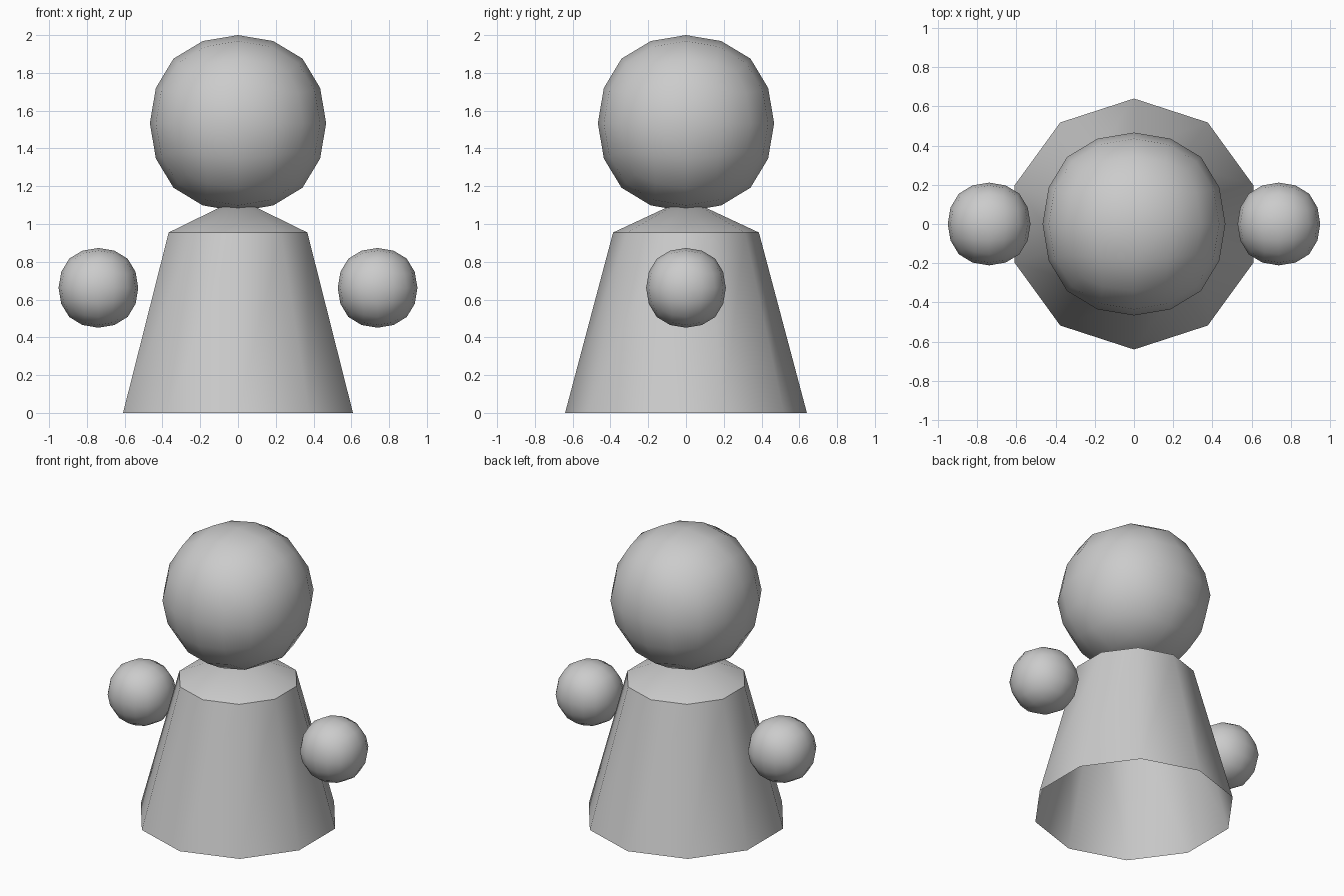
import bpy, bmesh
from math import sin, cos, pi, radians

if "Cube" in bpy.data.objects:
    bpy.data.objects.remove(bpy.data.objects["Cube"])


def finish(name, bm):
    bmesh.ops.recalc_face_normals(bm, faces=bm.faces)
    me = bpy.data.meshes.new(name)
    bm.to_mesh(me)
    bm.free()
    ob = bpy.data.objects.new(name, me)
    bpy.context.collection.objects.link(ob)
    bpy.ops.object.select_all(action='DESELECT')
    ob.select_set(True)
    bpy.context.view_layer.objects.active = ob
    return ob


def ball(name, loc, radius):
    # rounded cube: two subdivision levels shrink the face centres to 0.8785
    bm = bmesh.new()
    bmesh.ops.create_cube(bm, size=2 * radius / 0.8785)
    ob = finish(name, bm)
    ob.location = loc
    sub = ob.modifiers.new("round", 'SUBSURF')
    sub.levels = sub.render_levels = 2
    sub.use_limit_surface = False
    bpy.ops.object.shade_smooth()
    return ob


# robe: ten-sided, open at the bottom, shoulders closing to a point in the head
SIDES = 10
bm = bmesh.new()
rings = [[bm.verts.new((r * sin(2 * pi * i / SIDES), r * cos(2 * pi * i / SIDES), z))
          for i in range(SIDES)] for r, z in ((0.64, 0), (0.386, 0.955))]
apex = bm.verts.new((0, 0, 1.135))
for i in range(SIDES):
    j = (i + 1) % SIDES
    bm.faces.new((rings[0][j], rings[0][i], rings[1][i], rings[1][j]))
    bm.faces.new((rings[1][j], rings[1][i], apex))
finish("body", bm)
bpy.ops.object.shade_smooth_by_angle(angle=radians(40))

# head and floating hands
ball("head", (0, 0, 1.5335), 0.4665)
for side, x in (("left", 0.739), ("right", -0.739)):
    ball(side + "_hand", (x, 0, 0.662), 0.211)
